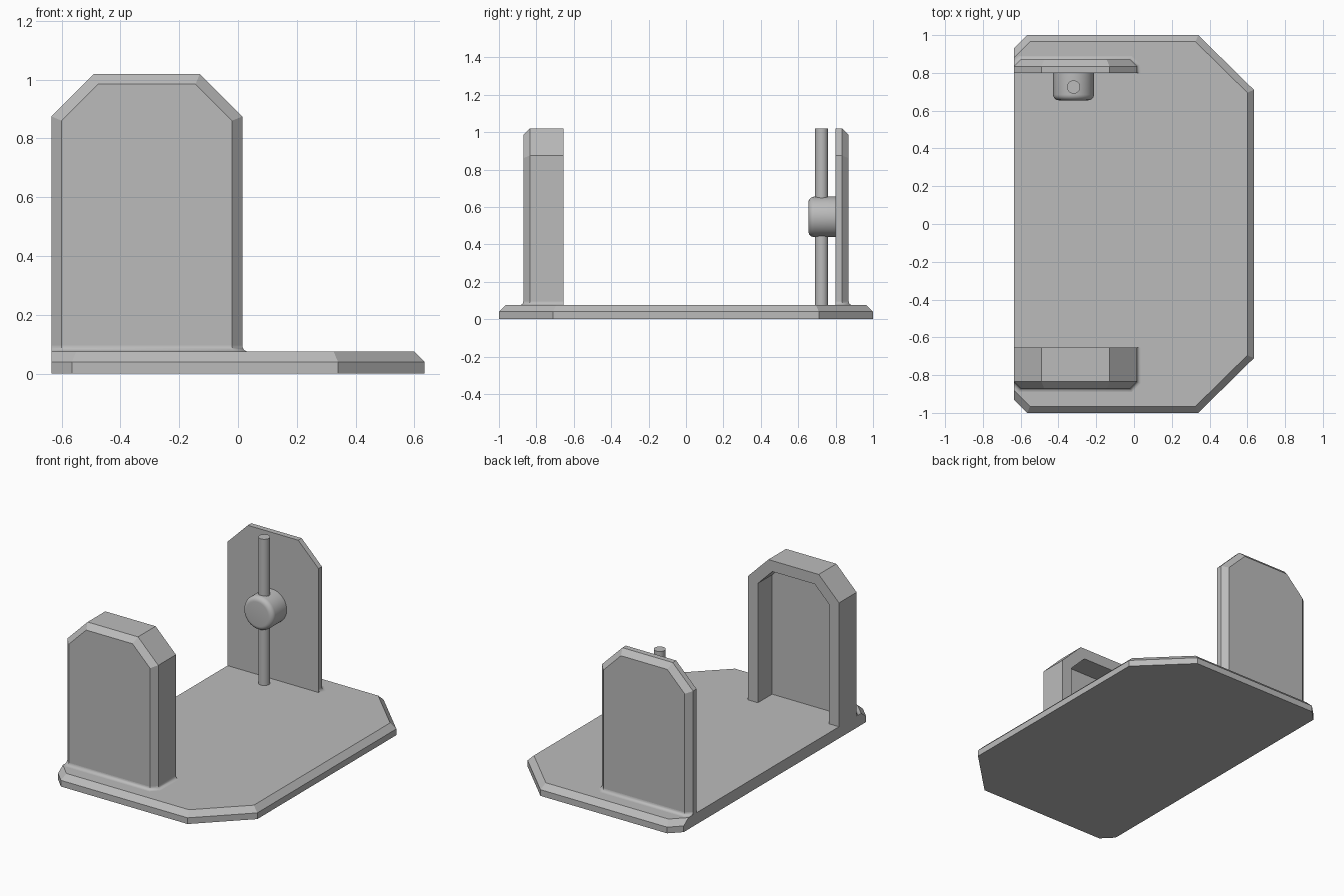
import bpy, bmesh, math
from mathutils import Matrix, Vector

cube = bpy.data.objects.get("Cube")
if cube:
    bpy.data.objects.remove(cube, do_unlink=True)

grey = bpy.data.materials.new("plain grey")
grey.use_nodes = True
grey.diffuse_color = (0.5, 0.5, 0.5, 1)
grey.node_tree.nodes["Principled BSDF"].inputs["Base Color"].default_value = grey.diffuse_color

LEFT, RIGHT = -0.635, 0.635     # ends of the base in x
TOP = 0.075                     # top of the base
CHAMFER = 0.035


def inset(points, dists):
    """Move each edge of a counter-clockwise outline inward by its distance."""
    n = len(points)
    normals = []
    for i in range(n):
        d = (Vector(points[(i + 1) % n]) - Vector(points[i])).normalized()
        normals.append(Vector((-d.y, d.x)))
    result = []
    for i in range(n):
        m = Matrix((normals[i - 1], normals[i]))
        result.append(Vector(points[i]) + m.inverted() @ Vector((dists[i - 1], dists[i])))
    return result


def finish(name, bm, smooth=False):
    bmesh.ops.recalc_face_normals(bm, faces=bm.faces)
    mesh = bpy.data.meshes.new(name)
    bm.to_mesh(mesh)
    bm.free()
    mesh.materials.append(grey)
    obj = bpy.data.objects.new(name, mesh)
    bpy.context.collection.objects.link(obj)
    if smooth:
        bpy.ops.object.select_all(action='DESELECT')
        obj.select_set(True)
        bpy.context.view_layer.objects.active = obj
        bpy.ops.object.shade_smooth_by_angle(angle=math.radians(35))
    return obj


def loft(name, rings, sides=None, caps=True, smooth=False):
    """Join rings of 3D points; only the listed sides get faces."""
    bm = bmesh.new()
    loops = [[bm.verts.new(p) for p in ring] for ring in rings]
    n = len(rings[0])
    for a, b in zip(loops, loops[1:]):
        for i in (range(n) if sides is None else sides):
            j = (i + 1) % n
            bm.faces.new((a[i], a[j], b[j], b[i]))
    if caps:
        bm.faces.new(loops[0])
        bm.faces.new(loops[-1])
    return finish(name, bm, smooth)


# Base plate: cut corners, chamfered everywhere but the flush left edge
outline = [(LEFT, -0.93), (-0.565, -1), (0.34, -1), (RIGHT, -0.71),
           (RIGHT, 0.71), (0.34, 1), (-0.565, 1), (LEFT, 0.93)]
upper = inset(outline, [CHAMFER] * 7 + [0])
loft("base_plate", [[(x, y, 0) for x, y in outline],
                    [(x, y, TOP - CHAMFER) for x, y in outline],
                    [(x, y, TOP) for x, y in upper]])

# Upright walls: arch outline, bottom edge first and left open inside the base
END, HIGH, CUT = 0.015, 1.02, 0.145
arch = [(LEFT, 0.05), (END, 0.05), (END, HIGH - CUT), (END - CUT, HIGH),
        (LEFT + CUT, HIGH), (LEFT, HIGH - CUT)]
OUTER = 0.87


def wall(name, side, inner, pocket=None):
    def ring(margin, y):
        return [(x, side * y, z) for x, z in inset(arch, [0] + [margin] * 5)]
    rings = [ring(CHAMFER, OUTER), ring(0, OUTER - CHAMFER), ring(0, inner)]
    if pocket:
        rings += [ring(0.07, inner), ring(0.07, pocket)]
    loft(name, rings, sides=range(1, 6))

    # Small concave fillet where the wall meets the base
    foot = [(LEFT, -inner), (LEFT, CHAMFER - OUTER), (LEFT + CHAMFER, -OUTER),
            (END - CHAMFER, -OUTER), (END, CHAMFER - OUTER), (END, -inner)]
    r, steps, skirt = 0.02, 5, []
    for k in range(steps + 1):
        t = math.pi / 2 * k / steps
        out = r * (1 - math.cos(t))
        z = TOP + r * (1 - math.sin(t))
        skirt.append([(x, -side * y, z) for x, y in inset(foot, [0] + [-out] * 4 + [0])])
    loft(name + "_fillet", skirt, sides=range(1, 5), caps=False, smooth=True)


wall("front_wall", -1, 0.655, pocket=0.80)
wall("back_wall", 1, 0.80)


def cylinder(name, radius, length, matrix, rounding=0):
    bm = bmesh.new()
    bmesh.ops.create_cone(bm, cap_ends=True, segments=48, radius1=radius,
                          radius2=radius, depth=length)
    if rounding:
        rim = [e for e in bm.edges if all(v.co.z > 0 for v in e.verts)]
        bmesh.ops.bevel(bm, geom=rim, offset=rounding, segments=6,
                        profile=0.5, affect='EDGES')
    bmesh.ops.transform(bm, matrix=matrix, verts=bm.verts)
    return finish(name, bm, smooth=True)


# Vertical rod held by a round knob on the back wall
ROD_X = -0.32
cylinder("rod", 0.035, HIGH - 0.06,
         Matrix.Translation((ROD_X, 0.725, (HIGH + 0.06) / 2)))
cylinder("knob", 0.108, 0.155,
         Matrix.Translation((ROD_X, 0.7325, 0.547)) @ Matrix.Rotation(math.pi / 2, 4, 'X'),
         rounding=0.03)
